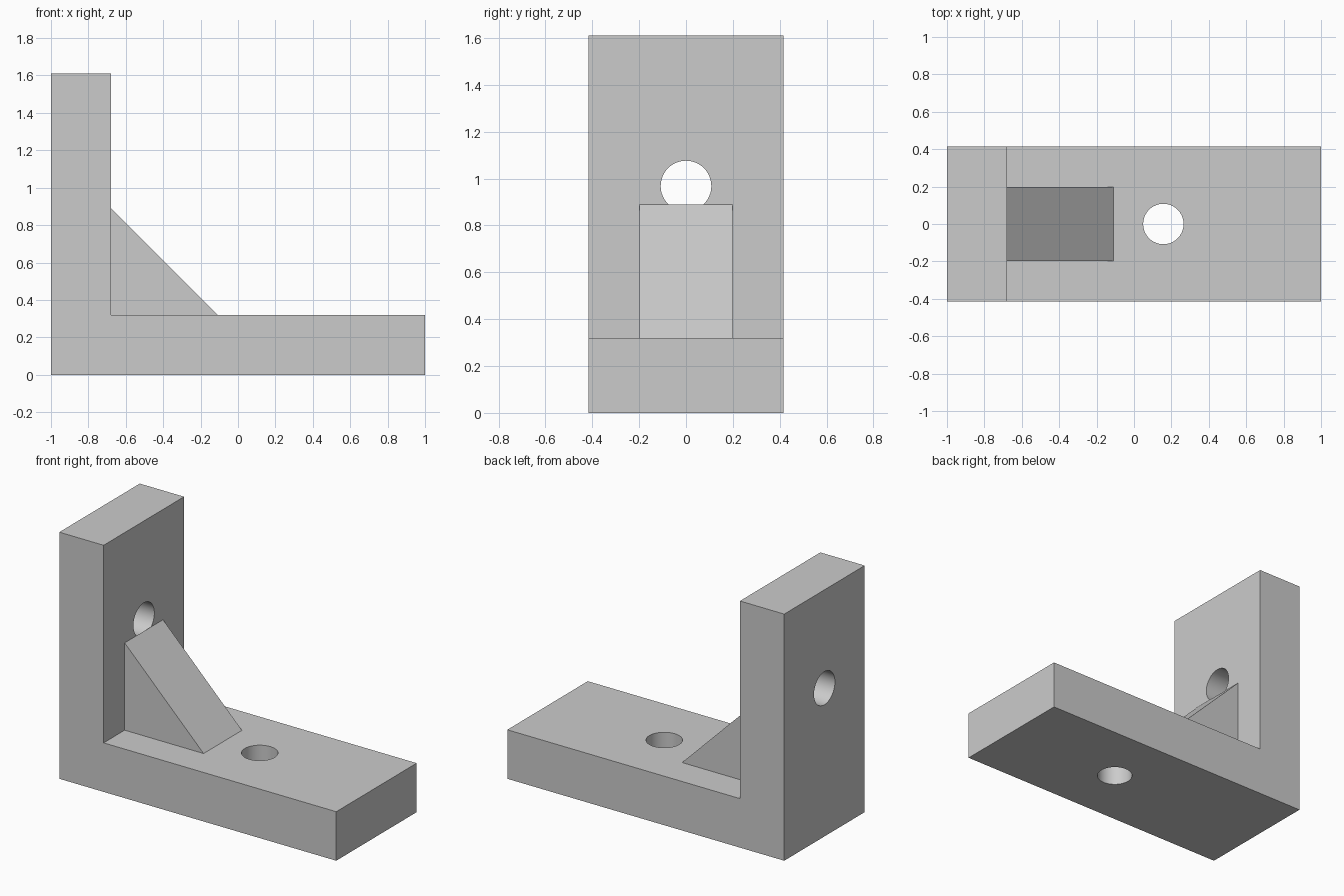
import bpy
import bmesh
from math import radians

if "Cube" in bpy.data.objects:
    bpy.data.objects.remove(bpy.data.objects["Cube"], do_unlink=True)

# Overall sizes
HALF_WIDTH = 0.415
THICK = 0.32
HEIGHT = 1.61
INNER_X = -1 + THICK
GUSSET = 0.57
HOLE_RADIUS = 0.108

grey = bpy.data.materials.new("plain_grey")
grey.use_nodes = True
colour = (0.6, 0.6, 0.6, 1)
grey.diffuse_color = colour
grey.node_tree.nodes["Principled BSDF"].inputs["Base Color"].default_value = colour


def extruded_profile(name, points, half_width):
    """Extrude an x-z outline symmetrically along y."""
    bm = bmesh.new()
    face = bm.faces.new([bm.verts.new((x, -half_width, z)) for x, z in points])
    result = bmesh.ops.extrude_face_region(bm, geom=[face])
    moved = [v for v in result["geom"] if isinstance(v, bmesh.types.BMVert)]
    bmesh.ops.translate(bm, verts=moved, vec=(0, 2 * half_width, 0))
    bmesh.ops.recalc_face_normals(bm, faces=bm.faces)
    mesh = bpy.data.meshes.new(name)
    bm.to_mesh(mesh)
    bm.free()
    mesh.materials.append(grey)
    obj = bpy.data.objects.new(name, mesh)
    bpy.context.collection.objects.link(obj)
    return obj


def drill(target, location, rotation):
    """Cut a round through hole, then discard the cutter."""
    bpy.ops.mesh.primitive_cylinder_add(vertices=64, radius=HOLE_RADIUS, depth=2 * THICK,
                                        location=location, rotation=rotation)
    cutter = bpy.context.object
    cutter.name = "hole_cutter"
    cutter.hide_render = True
    cutter.data.materials.append(grey)
    mod = target.modifiers.new("hole", "BOOLEAN")
    mod.operation = "DIFFERENCE"
    mod.solver = "EXACT"
    mod.object = cutter
    bpy.ops.object.select_all(action="DESELECT")
    target.select_set(True)
    bpy.context.view_layer.objects.active = target
    bpy.ops.object.modifier_apply(modifier=mod.name)
    bpy.data.objects.remove(cutter, do_unlink=True)


# L-shaped body: base plate and upright in one piece
bracket = extruded_profile("angle_bracket", [
    (-1, 0), (1, 0), (1, THICK), (INNER_X, THICK), (INNER_X, HEIGHT), (-1, HEIGHT)], HALF_WIDTH)

# Bolt holes through the base plate and the upright
drill(bracket, (0.157, 0, THICK / 2), (0, 0, 0))
drill(bracket, (-1 + THICK / 2, 0, 0.968), (0, radians(90), 0))
bpy.ops.object.shade_smooth_by_angle(angle=radians(30))

# Triangular brace in the inner corner
extruded_profile("corner_gusset", [
    (INNER_X, THICK), (INNER_X + GUSSET, THICK), (INNER_X, THICK + GUSSET)], 0.198)
